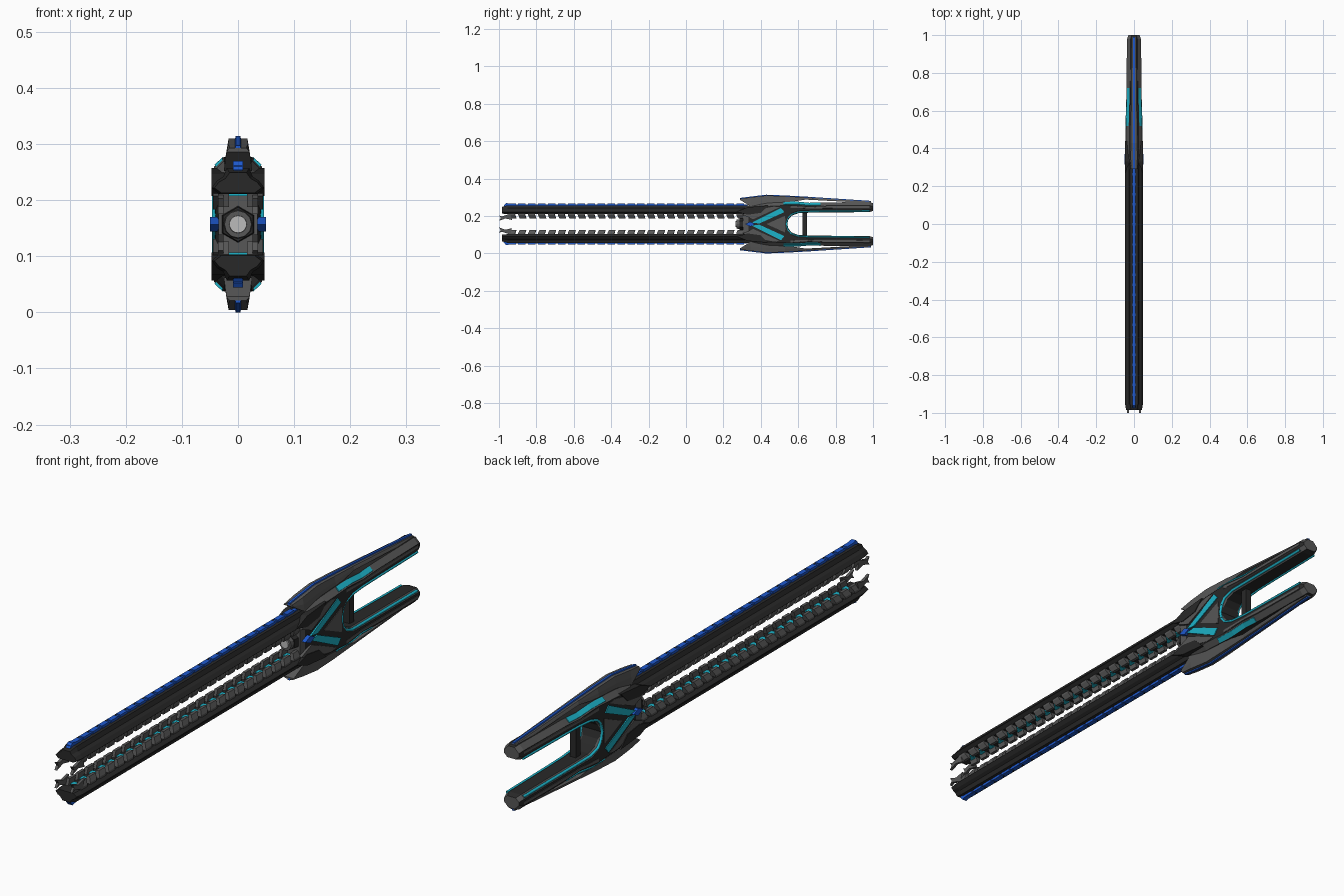
import bpy, bmesh
from mathutils import Matrix
from math import pi

if "Cube" in bpy.data.objects:
    bpy.data.objects.remove(bpy.data.objects["Cube"])

C = 0.157  # height of the long axis; all parts are built around it and mirrored


def mat(name, r, g, b):
    m = bpy.data.materials.new(name)
    m.diffuse_color = (r, g, b, 1)
    m.use_nodes = True
    m.node_tree.nodes["Principled BSDF"].inputs["Base Color"].default_value = m.diffuse_color
    return m


DARK = mat("dark", .022, .022, .022)
GREY = mat("grey", .095, .095, .095)
PALE = mat("pale", .5, .5, .5)
CYAN = mat("cyan", .012, .45, .58)
BLUE = mat("blue", .013, .1, .62)


def loft(sections):
    """Closed solid through equal-length rings of (x, y, h)."""
    n = len(sections[0])
    verts = [p for s in sections for p in s]
    faces = [tuple(range(n)), tuple(range((len(sections) - 1) * n, len(sections) * n))]
    for i in range(len(sections) - 1):
        for j in range(n):
            k = (j + 1) % n
            faces.append((i * n + j, i * n + k, i * n + n + k, i * n + n + j))
    return verts, faces


def prism(profile, x0, x1):
    """Side profile of (y, h) points extruded across x."""
    return loft([[(x, y, h) for y, h in profile] for x in (x0, x1)])


def box(x0, x1, y0, y1, h0, h1):
    return prism([(y0, h0), (y1, h0), (y1, h1), (y0, h1)], x0, x1)


def add(name, solids, mats, mz=True, mx=False, bands=None):
    """Join solids into one object, mirrored vertically and/or sideways."""
    bm = bmesh.new()
    for sx in ((1, -1) if mx else (1,)):
        for sz in ((1, -1) if mz else (1,)):
            for verts, faces in solids:
                vs = [bm.verts.new((x * sx, y, C + h * sz)) for x, y, h in verts]
                for i, f in enumerate(faces):
                    face = bm.faces.new([vs[k] for k in f])
                    if bands and (i < 2 or (i - 2) % len(bands) in
                                  [b for b, v in enumerate(bands) if v]):
                        face.material_index = 1
    bmesh.ops.recalc_face_normals(bm, faces=bm.faces)
    me = bpy.data.meshes.new(name)
    bm.to_mesh(me)
    bm.free()
    for m in mats:
        me.materials.append(m)
    ob = bpy.data.objects.new(name, me)
    bpy.context.collection.objects.link(ob)
    return ob


def sym(half, y):
    """Full ring from a right-hand half outline of (x, h)."""
    return [(x, y, h) for x, h in half] + [(-x, y, h) for x, h in reversed(half)]


# Long twin rails with flared edges
rail = [(.034, .054), (.047, .065), (.037, .078), (.026, .085), (.02, .1)]
nose = [(.030, .056), (.042, .065), (.034, .075), (.022, .082), (.015, .092)]
add("rail", [loft([sym(nose, -.985), sym(rail, -.955), sym(rail, .4)])], [DARK])

# Repeating teeth, glowing bars and spine segments
teeth, bars, spine = [], [], []
PITCH = .053
for i in range(24):
    y = -.95 + i * PITCH
    teeth.append(loft([
        [(.016, y + a, .056), (.036, y + a, .056), (.036, y + a, .048),
         (.027, y + b, .031), (.016, y + b, .031)]
        for a, b in ((0, .008), (.036, .044))]))
    bars.append(prism([(y + .012, .05), (y + .034, .05), (y + .034, .056), (y + .012, .056)],
                      -.017, .017))
    spine.append(box(-.009, .009, y, y + .04, .097, .109))
add("rail_teeth", teeth, [GREY], mx=True)
add("rail_light_bars", bars, [CYAN])
spine.append(prism([(-.975, .097), (-.94, .097), (-.94, .109), (-.962, .113)], -.009, .009))
add("spine_lights", spine, [BLUE])
add("spine_base", [box(-.007, .007, -.97, .33, .095, .105)], [BLUE])

# Forked muzzle tips
add("muzzle_tip", [prism([(-1, .047), (-.985, .041), (-.94, .055), (-.93, .022),
                          (-.965, .03), (-1, .018), (-.99, .032)], .026, .036)],
    [GREY], mx=True)

# Body halves running back into the two prongs: y, inner, outer, half width
stations = [(.31, 0, .075, .03), (.36, 0, .1, .04), (.44, 0, .113, .043),
            (.54, 0, .118, .043), (.548, .025, .119, .043), (.565, .045, .12, .043),
            (.60, .058, .118, .042), (.66, .061, .112, .039), (.74, .062, .116, .038),
            (.98, .064, .118, .036), (1.0, .07, .112, .03)]


def body_ring(y, a, b, w):
    c = min(.013, a * .5)
    return sym([(w - c, a), (w, a + c), (w, b - .018), (w - .018, b)], y)


add("body_and_prongs", [loft([body_ring(*s) for s in stations])], [DARK, GREY],
    bands=[1, 0, 1, 0, 1, 0, 1, 0])

# Raised grey ribs along the prong sides
add("prong_rib", [loft([[(w - .006, y, a), (w + .002, y, a + .002),
                         (w + .002, y, b - .002), (w - .006, y, b)]
                        for y, a, b, w in ((.56, .085, .1, .042), (.66, .082, .093, .039),
                                           (.76, .083, .098, .038), (.98, .085, .098, .035))])],
    [GREY], mx=True)

# Swept outer fins, with a light line along the ridge
fins = [(.29, .129, .136, .018), (.345, .095, .143, .022), (.43, .103, .153, .021),
        (.53, .114, .149, .02), (.64, .131, .143, .017), (.99, .112, .12, .013)]
add("fin", [loft([sym([(w * 1.15, a), (w, (a + b) / 2), (w * .8, b)], y)
                  for y, a, b, w in fins])], [GREY])
add("fin_light", [loft([sym([(.006, b - .004), (.004, b + .004)], y)
                        for y, a, b, w in fins])], [BLUE])

# Glowing panels on the outer shoulders of the prongs
add("shoulder_light", [loft([[(w - .015, y, b - .006), (w - .015, y, b),
                              (w - .001, y, b - .013), (w - .005, y, b - .018)]
                             for y, b, w in ((.52, .119, .043), (.60, .12, .042),
                                             (.66, .114, .039), (.72, .116, .038))])],
    [CYAN], mx=True)

# Light tubes tracing the slot between the prongs
half = [(w - .004, y - (.004 if y < .6 else 0), a + .006)
        for y, a, b, w in stations[4:10]]
path = [(x, y, -h) for x, y, h in reversed(half)] + [(.041, .537, 0)] + half
for s in (1, -1):
    cu = bpy.data.curves.new("slot_light", 'CURVE')
    cu.dimensions = '3D'
    sp = cu.splines.new('POLY')
    sp.points.add(len(path) - 1)
    for p, (x, y, h) in zip(sp.points, path):
        p.co = (x * s, y, C + h, 1)
    cu.bevel_depth = .005
    cu.bevel_resolution = 1
    cu.materials.append(CYAN)
    bpy.context.collection.objects.link(bpy.data.objects.new("slot_light", cu))

# Side chevron: glowing arms, blue apex and grey plates
add("chevron_light", [prism([(.352, .008), (.508, .086), (.526, .064), (.392, .003)],
                            .036, .046)], [CYAN], mx=True)
add("chevron_apex", [prism([(.315, 0), (.345, .013), (.37, 0)], .028, .05)],
    [BLUE], mx=True)
add("chevron_wedge", [prism([(.43, 0), (.53, .045), (.532, 0)], .036, .045)],
    [GREY], mx=True)
add("cheek_plate", [prism([(.30, .05), (.36, .07), (.47, .094), (.5, .09), (.36, .026)],
                          .03, .0445)], [GREY], mx=True)
add("cheek_spike", [prism([(.27, .066), (.33, .09), (.44, .1), (.4, .06), (.33, .05)],
                          .024, .047)], [DARK], mx=True)

# Grip bar across the slot
add("cross_bar", [box(-.012, .012, .622, .648, -.07, .07)], [DARK], mz=False)

# Breech block with a hexagonal barrel
add("breech_block", [loft([sym([(.026, -.058), (.035, -.045), (.035, .045), (.026, .058)], y)
                           for y in (.305, .4)])], [GREY], mz=False)


def barrel(name, r, y0, y1, sides, m):
    bm = bmesh.new()
    bmesh.ops.create_cone(bm, cap_ends=True, segments=sides, radius1=r, radius2=r * .9,
                          depth=y1 - y0,
                          matrix=Matrix.Translation((0, (y0 + y1) / 2, C)) @
                          Matrix.Rotation(pi / 2, 4, 'X'))
    me = bpy.data.meshes.new(name)
    bm.to_mesh(me)
    bm.free()
    me.materials.append(m)
    bpy.context.collection.objects.link(bpy.data.objects.new(name, me))


barrel("barrel_collar", .034, .285, .32, 6, DARK)
barrel("barrel_ring", .027, .27, .3, 12, GREY)
barrel("barrel_bore", .017, .265, .29, 20, PALE)
